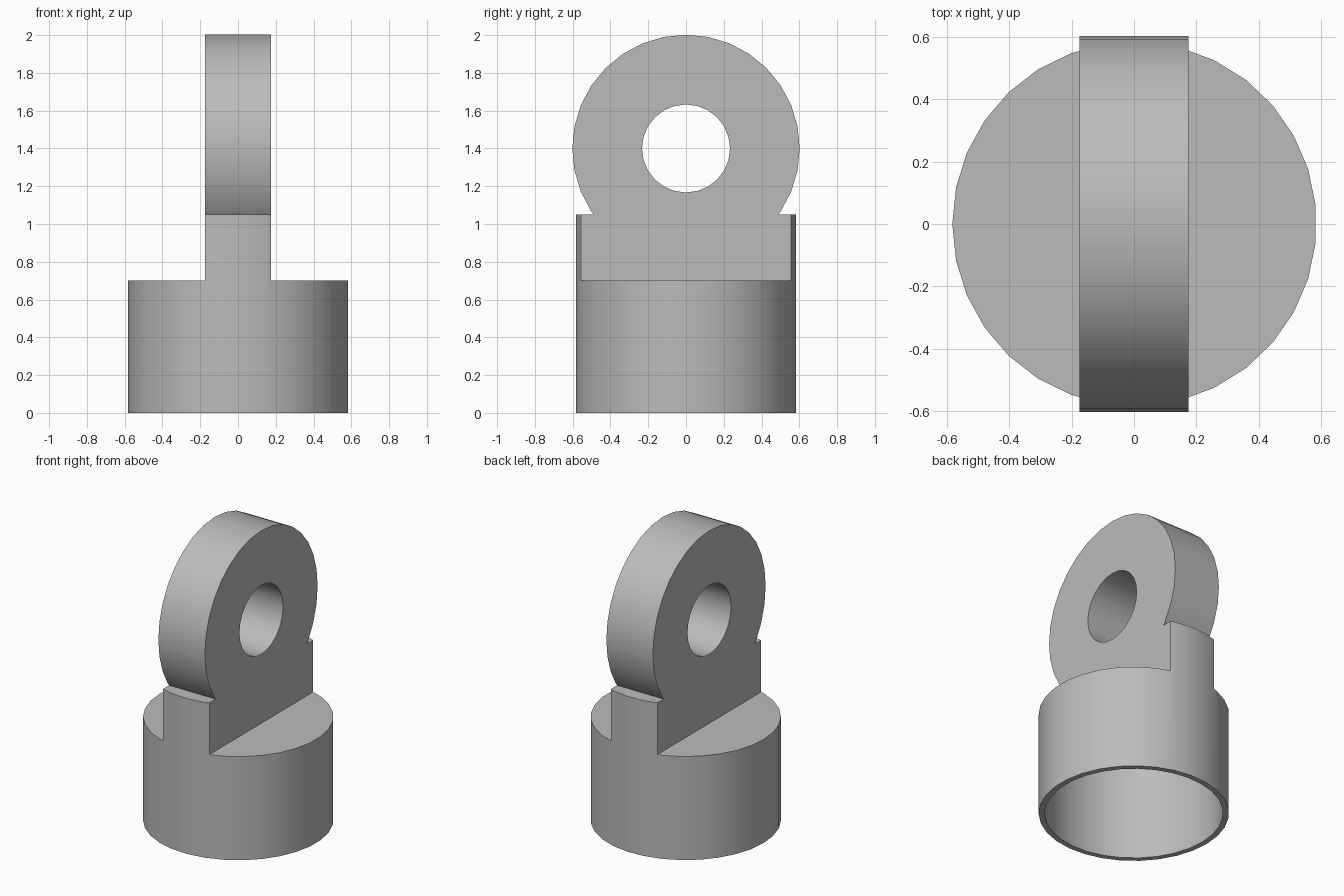
import bpy
from math import pi

old = bpy.data.objects.get("Cube")
if old:
    bpy.data.objects.remove(old)

RADIUS = 0.583       # socket outside
BORE = 0.547         # socket inside
SHOULDER = 0.7       # top of the round socket
TAB_TOP = 1.05       # top of the raised strip under the eye
EYE_Z = 1.4
HALF_WIDTH = 0.174   # half thickness of the eye plate
CENTER = 0.0015

grey = bpy.data.materials.new("plain grey")
grey.use_nodes = True
color = (0.5, 0.5, 0.5, 1)
grey.diffuse_color = color
grey.node_tree.nodes["Principled BSDF"].inputs["Base Color"].default_value = color


def upright(name, radius, bottom, top):
    """Vertical cylinder with a corner on -x."""
    bpy.ops.mesh.primitive_cylinder_add(
        vertices=31, radius=radius, depth=top - bottom,
        location=(CENTER, 0, (bottom + top) / 2), rotation=(0, 0, pi / 2))
    bpy.context.object.name = name
    return bpy.context.object


def crosswise(name, radius, sides, length):
    """Cylinder along x at the height of the eye."""
    bpy.ops.mesh.primitive_cylinder_add(
        vertices=sides, radius=radius, depth=length,
        location=(0, 0, EYE_Z), rotation=(0, pi / 2, 0))
    bpy.context.object.name = name
    return bpy.context.object


def combine(target, tool, operation):
    """Apply a boolean and discard the tool."""
    mod = target.modifiers.new(operation, "BOOLEAN")
    mod.operation = operation
    mod.solver = "EXACT"
    mod.object = tool
    bpy.context.view_layer.objects.active = target
    bpy.ops.object.modifier_apply(modifier=mod.name)
    bpy.data.objects.remove(tool)


# Round body with the eye disc grown out of it
body = upright("eye_socket", RADIUS, 0, TAB_TOP)
combine(body, crosswise("eye_disc", 0.602, 32, 0.8), "UNION")

# Trim both sides down to the shoulder, leaving the central plate
for side in (-1, 1):
    bpy.ops.mesh.primitive_cube_add(
        size=2, location=(side * (1 + HALF_WIDTH), 0, SHOULDER + 1))
    trim = bpy.context.object
    trim.name = "side_trim"
    combine(body, trim, "DIFFERENCE")

# Pin hole and hollow underside
combine(body, crosswise("pin_hole", 0.233, 24, 1), "DIFFERENCE")
combine(body, upright("bore", BORE, -0.1, 0.665), "DIFFERENCE")

# Finish
body.data.materials.clear()
body.data.materials.append(grey)
bpy.ops.object.select_all(action="DESELECT")
body.select_set(True)
bpy.context.view_layer.objects.active = body
bpy.ops.object.shade_smooth_by_angle(angle=pi / 6)
